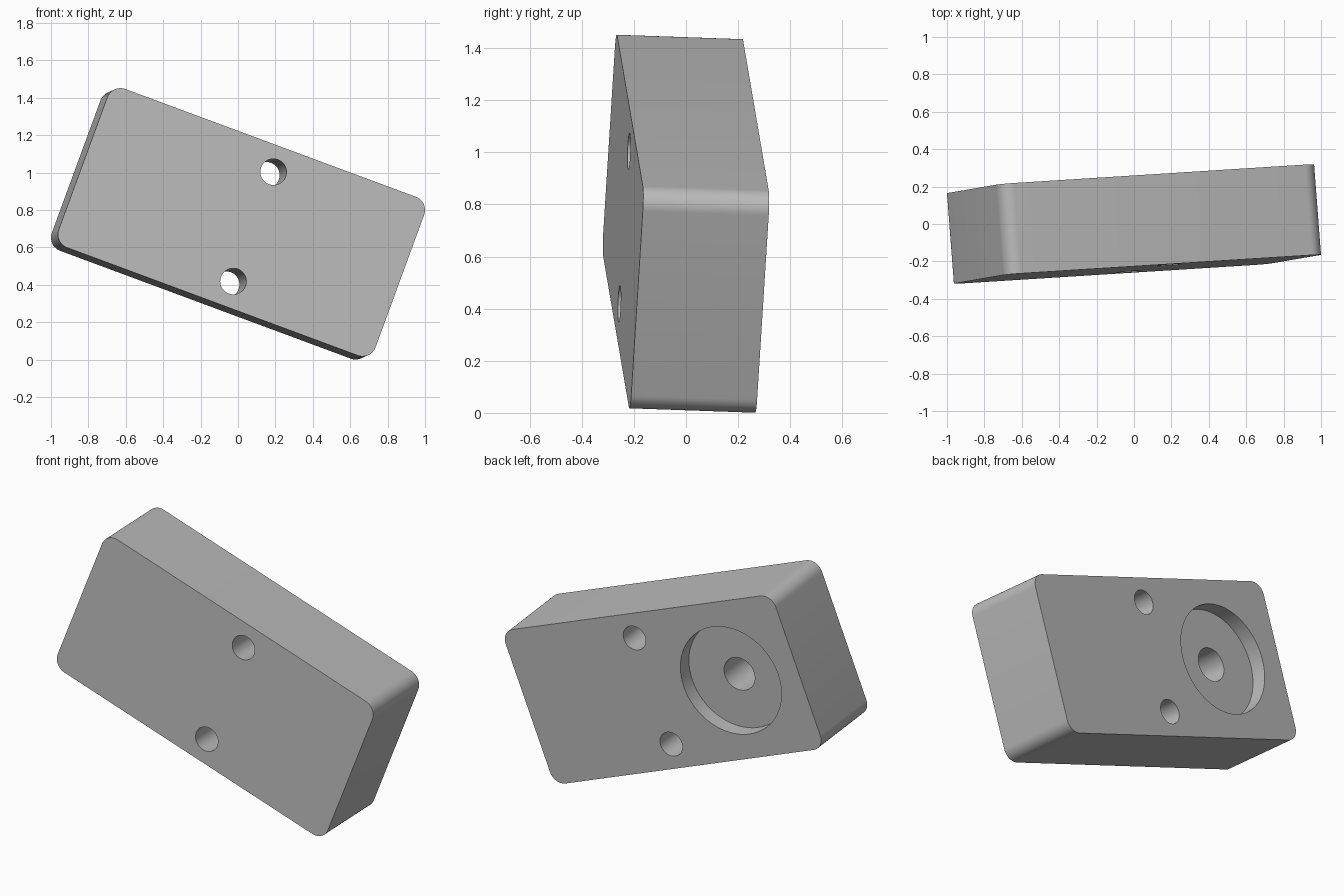
import bpy
import bmesh
import math
from mathutils import Matrix, Vector

default_cube = bpy.data.objects.get("Cube")
if default_cube:
    bpy.data.objects.remove(default_cube, do_unlink=True)

# Dimensions
LENGTH, DEPTH, HEIGHT = 1.81, 0.485, 0.905
CORNER = 0.075
BACK = DEPTH / 2

# Tilted frame: long axis, depth axis, short axis
depth_axis = Vector((-0.076, 0.997, -0.035)).normalized()
long_axis = Vector((1, 0.0634, -0.371))
long_axis = (long_axis - depth_axis * long_axis.dot(depth_axis)).normalized()
short_axis = long_axis.cross(depth_axis)
frame = Matrix((long_axis, depth_axis, short_axis)).transposed().to_4x4()
frame.translation = (0, 0, 0.726)

grey = bpy.data.materials.new("plain grey")
grey.use_nodes = True
grey.diffuse_color = (0.5, 0.5, 0.5, 1)
grey.node_tree.nodes["Principled BSDF"].inputs["Base Color"].default_value = (0.5, 0.5, 0.5, 1)


def make_object(name, bm):
    mesh = bpy.data.meshes.new(name)
    bm.to_mesh(mesh)
    bm.free()
    mesh.materials.append(grey)
    obj = bpy.data.objects.new(name, mesh)
    bpy.context.collection.objects.link(obj)
    obj.matrix_world = frame
    return obj


def drill(body, name, x, z, radius, y_start, y_end):
    """Cut a round hole running along the depth axis."""
    bm = bmesh.new()
    place = Matrix.Translation((x, (y_start + y_end) / 2, z)) @ Matrix.Rotation(math.pi / 2, 4, "X")
    bmesh.ops.create_cone(bm, cap_ends=True, segments=64, radius1=radius,
                          radius2=radius, depth=y_end - y_start, matrix=place)
    cutter = make_object(name, bm)
    cutter.hide_render = True
    cut = body.modifiers.new(name, "BOOLEAN")
    cut.operation = "DIFFERENCE"
    cut.solver = "EXACT"
    cut.object = cutter
    bpy.ops.object.modifier_apply(modifier=name)
    bpy.data.objects.remove(cutter, do_unlink=True)


# Block with four rounded corners
bm = bmesh.new()
bmesh.ops.create_cube(bm, size=1)
bmesh.ops.scale(bm, vec=(LENGTH, DEPTH, HEIGHT), verts=bm.verts)
corners = [e for e in bm.edges if abs(e.verts[0].co.y - e.verts[1].co.y) > DEPTH / 2]
bmesh.ops.bevel(bm, geom=corners, offset=CORNER, segments=12, profile=0.5, affect="EDGES")
block = make_object("mounting_block", bm)
bpy.ops.object.select_all(action="DESELECT")
block.select_set(True)
bpy.context.view_layer.objects.active = block
bpy.context.view_layer.update()

# Two through holes
for side in (-1, 1):
    drill(block, "through_hole", 0.068, side * 0.312, 0.07, -BACK - 0.1, BACK + 0.1)

# Round recess in the back with a blind hole at its centre
drill(block, "recess", -0.455, 0, 0.315, BACK - 0.09, BACK + 0.1)
drill(block, "blind_hole", -0.455, 0, 0.096, BACK - 0.4, BACK + 0.1)

bpy.ops.object.shade_smooth_by_angle(angle=math.radians(30))
